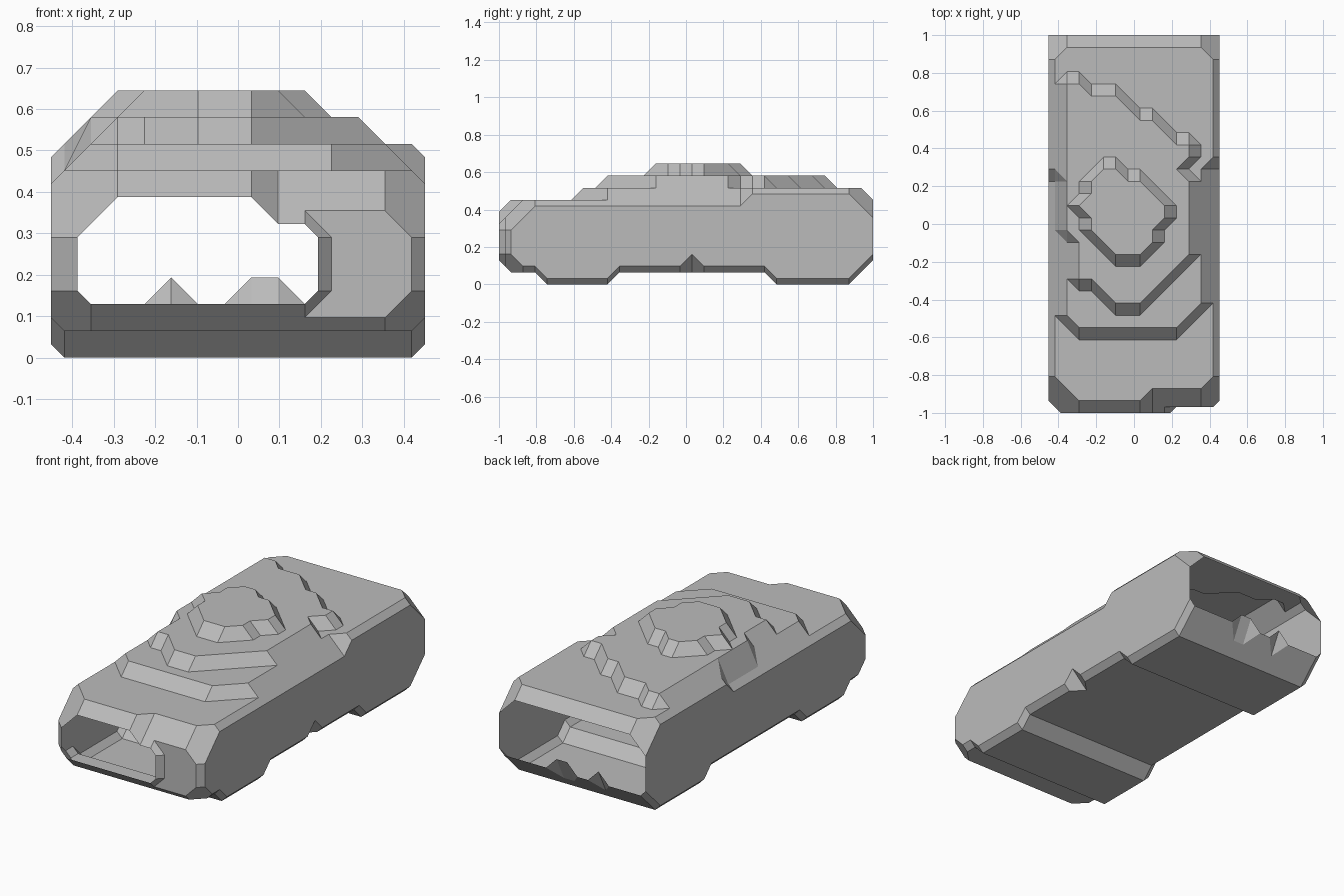
import bpy
import bmesh
import math
from mathutils import Vector

U = 2 / 31            # module that every edge of the shell snaps to
COLS, ROWS = 14, 31   # columns run left to right, rows run back to front

if "Cube" in bpy.data.objects:
    bpy.data.objects.remove(bpy.data.objects["Cube"], do_unlink=True)

grey = bpy.data.materials.new("plain grey")
grey.use_nodes = True
grey.diffuse_color = (0.5, 0.5, 0.5, 1)
grey.node_tree.nodes["Principled BSDF"].inputs["Base Color"].default_value = (0.5, 0.5, 0.5, 1)


def build(name, faces, outward):
    """Make one sheet-metal part, in module units, facing the outward direction."""
    bm = bmesh.new()
    for points in faces:
        bm.faces.new([bm.verts.new(Vector(p) * U) for p in points])
    bm.normal_update()
    for f in bm.faces:
        if f.normal.dot(Vector(outward)) < 0:
            f.normal_flip()
    bmesh.ops.remove_doubles(bm, verts=bm.verts, dist=0.001)
    bmesh.ops.dissolve_limit(bm, angle_limit=math.radians(1), verts=bm.verts, edges=bm.edges)
    mesh = bpy.data.meshes.new(name)
    bm.to_mesh(mesh)
    bm.free()
    mesh.materials.append(grey)
    bpy.context.collection.objects.link(bpy.data.objects.new(name, mesh))


def inside(c, r, outline):
    """True when a grid point is in the outline or on its border."""
    hit = False
    for (ax, ay), (bx, by) in zip(outline, outline[1:] + outline[:1]):
        cross = (bx - ax) * (r - ay) - (by - ay) * (c - ax)
        if cross == 0 and (ax - c) * (bx - c) + (ay - r) * (by - r) <= 0:
            return True
        if (ay > r) != (by > r) and c < ax + (r - ay) * (bx - ax) / (by - ay):
            hit = not hit
    return hit


# Roof terraces as plan outlines (column, row), lowest first
lower_deck = [(0, 0), (13, 0), (13, 10), (12, 11), (12, 22), (10, 24), (2, 24),
              (1, 23), (1, 12), (0, 11)]
upper_deck = [(1, 4), (2, 4), (3, 5), (5, 5), (7, 7), (8, 7), (9, 8), (10, 9), (11, 9),
              (11, 10), (10, 11), (11, 12), (11, 18), (7, 22), (5, 22), (3, 20),
              (2, 20), (2, 17), (1, 16)]
hatch = [(2, 14), (3, 13), (3, 12), (4, 11), (5, 11), (6, 12), (7, 12), (9, 14), (9, 15),
         (8, 16), (8, 17), (7, 18), (5, 18), (3, 16), (3, 15)]
terraces = [lower_deck, upper_deck, hatch]


def roof_height(c, r):
    edge, front = min(c, COLS - 1 - c), ROWS - 1 - r
    drop = max(0, 2 - edge - r, 2 - edge - front)      # bevelled corners
    if r == 0 or (front == 0 and c >= 8):              # bevelled ends
        drop = max(drop, 1)
    return 7 + sum(inside(c, r, t) for t in terraces) - drop


def floor_height(c, r):
    if r == 0:                                         # rear sill with small peaks
        return 3 if c in (4, 7, 8) else 2
    if c in (0, COLS - 1) and r == ROWS - 1:
        return 2
    if c == COLS - 1 and r == 15:                      # nick in the sill
        return 2
    return 0 if 2 <= r <= 8 or 22 <= r <= 27 else 1    # two lowered pads


def grid(height, lip):
    """Rows of points with a half-module lip along both sides."""
    rows = []
    for r in range(ROWS):
        y = ROWS / 2 - r
        row = [(c - 6.5, y, height(c, r)) for c in range(COLS)]
        row.insert(0, (-7, y, row[0][2] + lip))
        row.append((7, y, row[-1][2] + lip))
        rows.append(row)
    return rows


def skin(rows):
    """Triangulate, running each diagonal along the level direction."""
    faces = []
    for back, front in zip(rows, rows[1:]):
        for i in range(len(back) - 1):
            a, b, c, d = back[i], back[i + 1], front[i + 1], front[i]
            if abs(a[2] - c[2]) <= abs(b[2] - d[2]):
                faces += [(a, b, c), (a, c, d)]
            else:
                faces += [(a, b, d), (b, c, d)]
    return faces


roof = grid(roof_height, -0.5)
underside = grid(floor_height, 0.5)
build("roof", skin(roof), (0, 0, 1))
build("underside", skin(underside), (0, 0, -1))

# Flat side walls between the roof lip and the floor lip
for name, i, out in (("right_wall", 0, -1), ("left_wall", -1, 1)):
    build(name, [(roof[r][i], roof[r + 1][i], underside[r + 1][i], underside[r][i])
                 for r in range(ROWS - 1)], (out, 0, 0))

# Front frame: outer rim at R, pillar plane at P, mouth of the opening at M
R, P, M = -14.5, -15, -15.5


def at(y, *points):
    return [(x, y, z) for x, z in points]


mouth = at(M, (-6, 2.5), (-6, 4.5), (-4.5, 6), (0.5, 6), (1.5, 5), (2.5, 5),
           (3, 4.5), (3, 2.5), (2.5, 2), (-5.5, 2))
A, B, C, D, E, F, G, H, I, J = mouth
pillar = at(P, (2.5, 5.5), (5.5, 5.5), (6.5, 4.5), (6.5, 2.5), (5.5, 1.5),
            (2.5, 1.5), (3.5, 2.5), (3.5, 4.5))
p_top, p_shoulder, p_high, p_low, p_foot, p_toe, p_in_low, p_in_high = pillar
rim = at(R, (-7, 2.5), (-7, 4.5), (-4.5, 7), (0.5, 7), (1.5, 6), (2.5, 6),
         (5.5, 6), (7, 4.5), (7, 2.5), (5.5, 1), (2.5, 1), (-5.5, 1))
r0, r1, r2, r3, r4, r5, r6, r7, r8, r9, r10, r11 = rim
build("front_frame", [
    pillar,
    (r0, r1, B, A), (r1, r2, C, B), (r2, r3, D, C), (r3, r4, E, D),
    (r4, r5, p_top), (r4, p_top, F, E),
    (r5, r6, p_shoulder, p_top), (r6, r7, p_high, p_shoulder),
    (r7, r8, p_low, p_high), (r8, r9, p_foot, p_low), (r9, r10, p_toe, p_foot),
    (r10, r11, J, I), (r10, I, p_toe), (r11, r0, A, J),
    (F, p_top, p_in_high, G), (G, p_in_high, p_in_low, H), (H, p_in_low, p_toe, I),
], (0, -1, 0))
